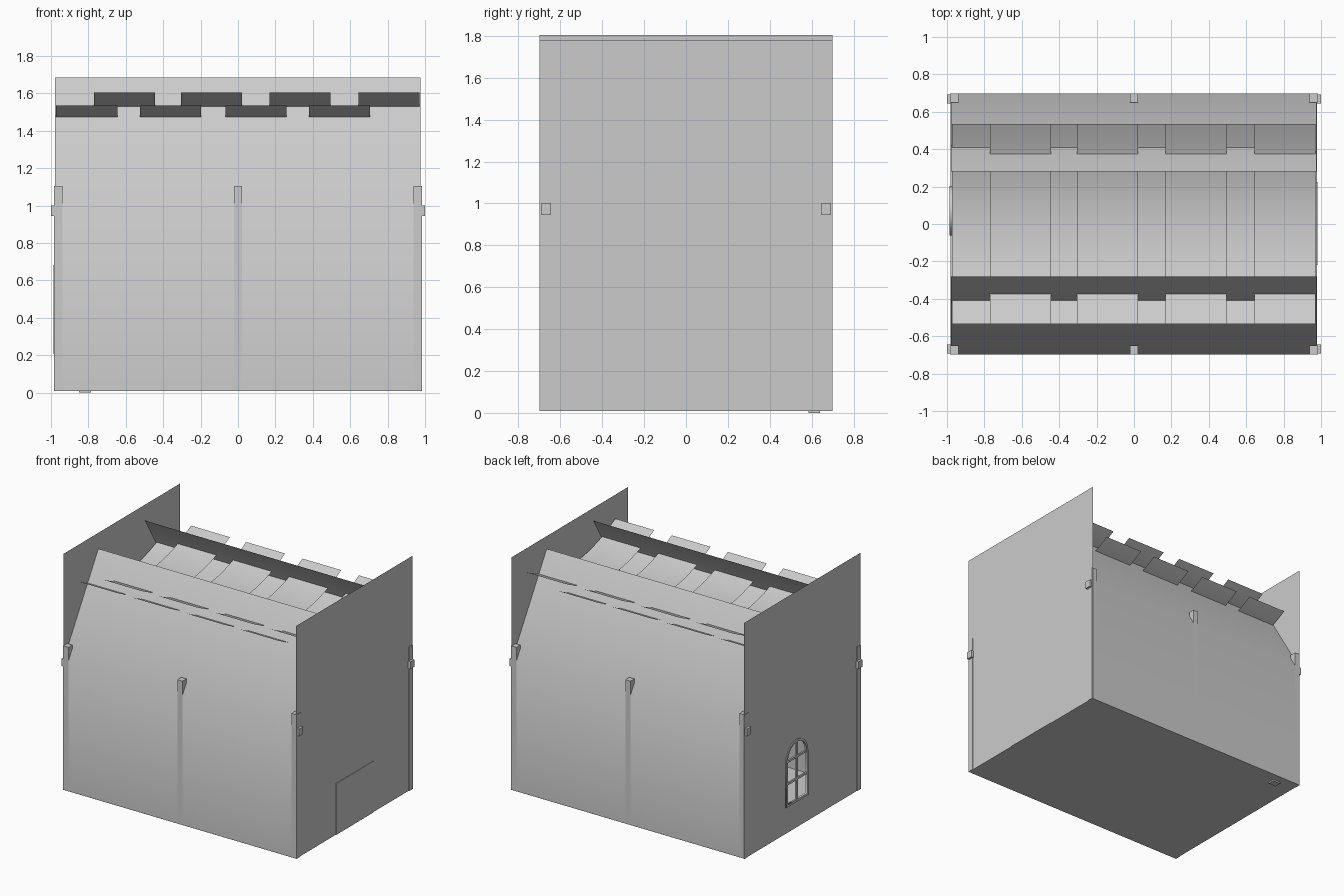
import bpy, math

if "Cube" in bpy.data.objects:
    bpy.data.objects.remove(bpy.data.objects["Cube"])

def mesh_obj(name, verts, faces, smooth=False):
    me = bpy.data.meshes.new(name)
    me.from_pydata(verts, [], faces)
    me.update()
    if smooth:
        me.polygons.foreach_set("use_smooth", [True] * len(me.polygons))
    ob = bpy.data.objects.new(name, me)
    bpy.context.collection.objects.link(ob)
    return ob

def box(name, x0, x1, y0, y1, z0, z1):
    v = [(x, y, z) for x in (x0, x1) for y in (y0, y1) for z in (z0, z1)]
    f = [(0, 1, 3, 2), (4, 6, 7, 5), (0, 4, 5, 1), (2, 3, 7, 6), (0, 2, 6, 4), (1, 5, 7, 3)]
    return mesh_obj(name, v, f)

def sheet(name, profile, x0, x1):
    """Sweep a (y, z) profile along x as a thin smooth sheet."""
    v = [(x, y, z) for y, z in profile for x in (x0, x1)]
    f = [(2 * i, 2 * i + 1, 2 * i + 3, 2 * i + 2) for i in range(len(profile) - 1)]
    return mesh_obj(name, v, f, True)

def panel(name, loops, x, depth=0.0):
    """Filled flat panel in the yz plane; later loops cut holes."""
    cu = bpy.data.curves.new(name, 'CURVE')
    cu.dimensions = '2D'
    cu.fill_mode = 'BOTH'
    cu.extrude = depth
    for pts in loops:
        sp = cu.splines.new('POLY')
        sp.points.add(len(pts) - 1)
        for p, (y, z) in zip(sp.points, pts):
            p.co = (y, z, 0, 1)
        sp.use_cyclic_u = True
    ob = bpy.data.objects.new(name, cu)
    bpy.context.collection.objects.link(ob)
    ob.location.x = x
    ob.rotation_euler = (math.pi / 2, 0, math.pi / 2)
    bpy.ops.object.select_all(action='DESELECT')
    ob.select_set(True)
    bpy.context.view_layer.objects.active = ob
    bpy.ops.object.convert(target='MESH')
    return ob

def rect(y0, y1, z0, z1):
    return [(y0, z0), (y1, z0), (y1, z1), (y0, z1)]

# Arched window outline
WY, WZ0, WZ1 = 0.07, 0.21, 0.55
def arch(r, z0):
    n = 8
    return [(WY - r, z0), (WY + r, z0)] + [
        (WY + r * math.cos(math.pi * i / n), WZ1 + r * math.sin(math.pi * i / n)) for i in range(n + 1)]

# Floor and the small block below it
mesh_obj("floor", [(-.98, -.698, .01), (-.98, .698, .01), (.978, .698, .01), (.978, -.698, .01)], [(0, 1, 2, 3)])
box("foot_block", -.85, -.785, .585, .64, 0, .012)

# Long walls with inward sloping upper part, posts and through beams
for s, side in ((-1, "front"), (1, "back")):
    prof = [(s * .697, .01), (s * .697, 1.0), (s * .28, 1.685)]
    if s > 0:
        prof.reverse()
    sheet(side + "_wall", prof, -.979, .976)
    ya, yb = sorted((s * .65, s * .698))
    for x in (-.961, 0, .961):
        box(side + "_post", x - .022, x + .022, ya, yb, .01, 1.105)
    ya, yb = sorted((s * .645, s * .693))
    box(side + "_beam", -1, 1, ya, yb, .945, 1.0)

# Sagging roof strips in two staggered layers
def strips(name, starts, edge_z, width=.327):
    for x in starts:
        prof = []
        for i in range(17):
            y = -.535 + 1.07 * i / 16
            prof.append((y, edge_z - .52 * (.535 ** 2 - y * y)))
        sheet(name, prof, x, x + width)
strips("upper_strip", (-.77, -.305, .168, .643), 1.605)
strips("lower_strip", (-.972, -.525, -.068, .38), 1.535)

# Gable ends, window frame and door
panel("right_gable", [rect(-.7, .7, .01, 1.78)], .978)
panel("left_gable", [rect(-.7, .7, .01, 1.805), arch(.13, WZ0)], -.98)
panel("window_frame", [arch(.132, WZ0 - .002), arch(.115, WZ0 + .015)], -.978, .008)
box("window_mullion", -.984, -.972, WY - .008, WY + .008, WZ0, WZ1 + .13)
for z in (.38, .55):
    box("window_bar", -.984, -.972, WY - .125, WY + .125, z - .008, z + .008)
box("door", .974, .982, -.22, .225, .01, .40)
